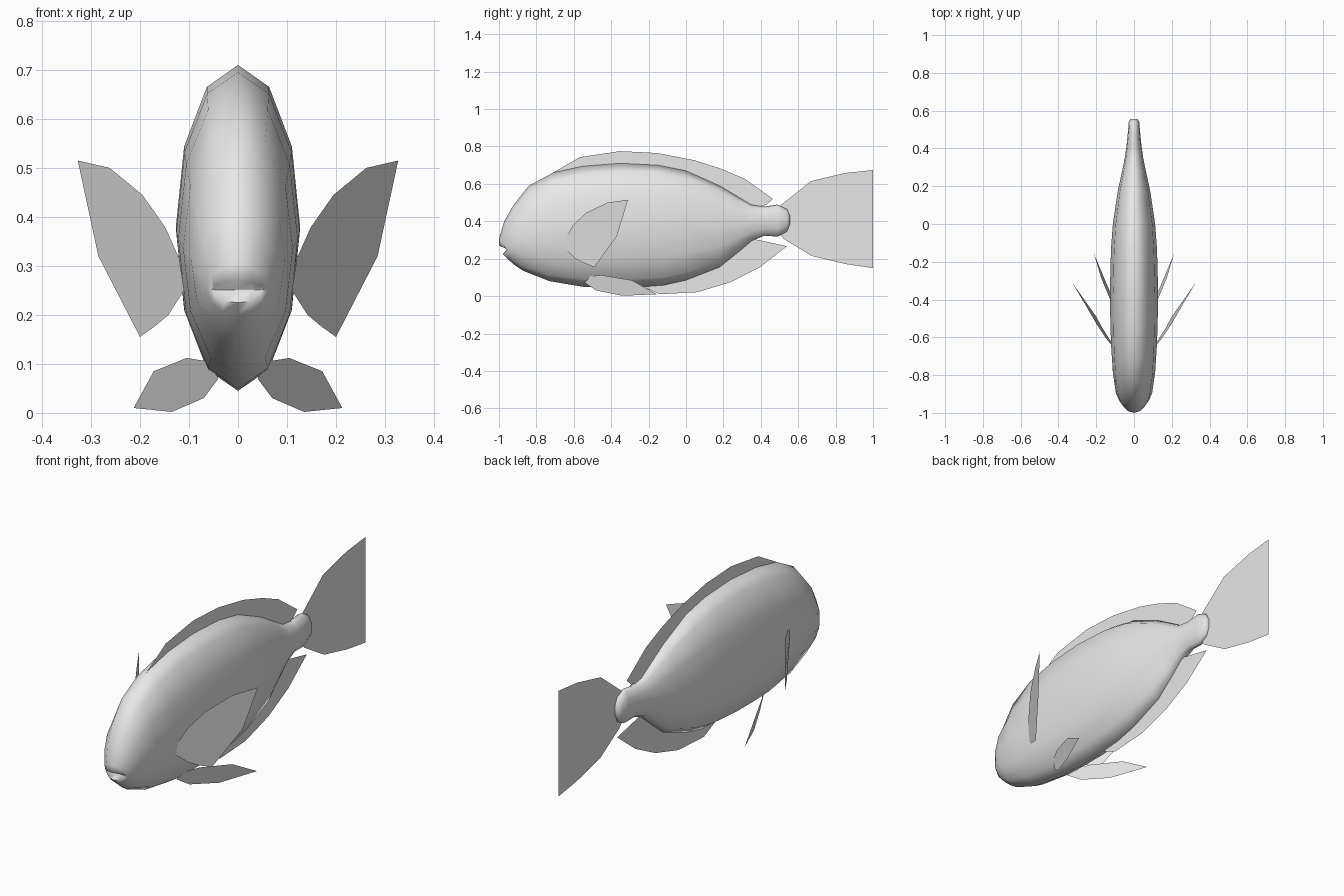
import bpy, bmesh, math

cube = bpy.data.objects.get("Cube")
if cube:
    bpy.data.objects.remove(cube, do_unlink=True)

grey = bpy.data.materials.new("light_grey")
grey.use_nodes = True
grey.diffuse_color = (0.8, 0.8, 0.8, 1)
grey.node_tree.nodes["Principled BSDF"].inputs["Base Color"].default_value = (0.8, 0.8, 0.8, 1)


def make_object(name, bm):
    mesh = bpy.data.meshes.new(name)
    bm.to_mesh(mesh)
    bm.free()
    mesh.materials.append(grey)
    obj = bpy.data.objects.new(name, mesh)
    bpy.context.collection.objects.link(obj)
    return obj


def sheet(name, points):
    """Thin single-face fin from an outline."""
    bm = bmesh.new()
    bm.faces.new([bm.verts.new(p) for p in points])
    return make_object(name, bm)


# Body: tilted 12-sided rings (y top, z top, y bottom, z bottom, half width, corner setback)
SIDES = 12
RINGS = [
    (-0.957, 0.252, -0.957, 0.250, 0.054, 0),      # inside of mouth
    (-1.000, 0.270, -0.980, 0.225, 0.055, 0.033),  # lips
    (-1.000, 0.305, -0.955, 0.200, 0.062, 0.025),
    (-0.972, 0.400, -0.915, 0.165, 0.080, 0.012),
    (-0.920, 0.490, -0.870, 0.135, 0.096, 0),
    (-0.840, 0.590, -0.730, 0.080, 0.112, 0),
    (-0.710, 0.660, -0.550, 0.050, 0.122, 0),
    (-0.550, 0.695, -0.420, 0.045, 0.126, 0),
    (-0.350, 0.710, -0.300, 0.045, 0.127, 0),
    (-0.150, 0.700, -0.120, 0.058, 0.122, 0),
    (0.000, 0.670, 0.000, 0.085, 0.112, 0),
    (0.180, 0.590, 0.180, 0.155, 0.085, 0),
    (0.280, 0.530, 0.280, 0.235, 0.063, 0),
    (0.350, 0.488, 0.350, 0.295, 0.049, 0),
    (0.420, 0.478, 0.420, 0.323, 0.039, 0),
    (0.490, 0.490, 0.490, 0.318, 0.032, 0),
    (0.540, 0.465, 0.540, 0.345, 0.028, 0),
    (0.556, 0.430, 0.556, 0.385, 0.018, 0),
]
bm = bmesh.new()
loops = []
for yt, zt, yb, zb, w, back in RINGS:
    ring = []
    for i in range(SIDES):
        a = 2 * math.pi * i / SIDES
        c, s = math.cos(a), math.sin(a)
        y = (yt + yb) / 2 + c * (yt - yb) / 2 + back * s * s
        z = (zt + zb) / 2 + c * (zt - zb) / 2
        ring.append(bm.verts.new((w * s, y, z)))
    loops.append(ring)
for a, b in zip(loops, loops[1:]):
    for i in range(SIDES):
        j = (i + 1) % SIDES
        bm.faces.new((a[i], a[j], b[j], b[i]))
bm.faces.new(loops[0])
bm.faces.new(loops[-1])
bmesh.ops.recalc_face_normals(bm, faces=bm.faces)
body = make_object("body", bm)
bpy.ops.object.select_all(action="DESELECT")
body.select_set(True)
bpy.context.view_layer.objects.active = body
bpy.ops.object.shade_smooth_by_angle(angle=math.radians(80))

# Centre fins: (y, z) outlines, inner edges buried in the body
CENTRE_FINS = {
    "dorsal_fin": [(-0.72, 0.655), (-0.567, 0.743), (-0.353, 0.775), (-0.155, 0.765),
                   (0.043, 0.727), (0.19, 0.68), (0.316, 0.626), (0.465, 0.519),
                   (0.428, 0.487), (0.35, 0.47), (0.18, 0.56), (0, 0.64),
                   (-0.35, 0.68), (-0.6, 0.66)],
    "tail_fin": [(0.50, 0.48), (0.524, 0.50), (0.668, 0.615), (0.85, 0.658), (1, 0.674),
                 (1, 0.15), (0.856, 0.171), (0.674, 0.214), (0.524, 0.305), (0.50, 0.33)],
    "anal_fin": [(0.34, 0.31), (0.54, 0.267), (0.396, 0.155), (0.24, 0.075), (0.06, 0.021),
                 (-0.14, 0.01), (-0.24, 0.055), (-0.1, 0.09), (0.05, 0.13), (0.2, 0.2)],
}
for name, outline in CENTRE_FINS.items():
    sheet(name, [(0, y, z) for y, z in outline])

# Paired fins: outlines on the left side, mirrored to the right
PAIRED_FINS = {
    "pectoral_fin": [(0.327, -0.31, 0.515), (0.262, -0.42, 0.50), (0.195, -0.535, 0.445),
                     (0.148, -0.605, 0.378), (0.120, -0.64, 0.315), (0.110, -0.645, 0.25),
                     (0.142, -0.59, 0.20), (0.168, -0.55, 0.178), (0.20, -0.49, 0.155),
                     (0.285, -0.37, 0.32)],
    "pelvic_fin": [(0.213, -0.155, 0.010), (0.172, -0.29, 0.085), (0.105, -0.45, 0.112),
                   (0.060, -0.53, 0.105), (0.040, -0.54, 0.070), (0.070, -0.48, 0.030),
                   (0.135, -0.34, 0.002)],
}
for name, outline in PAIRED_FINS.items():
    for side, sign in (("left", 1), ("right", -1)):
        sheet(f"{side}_{name}", [(sign * x, y, z) for x, y, z in outline])
